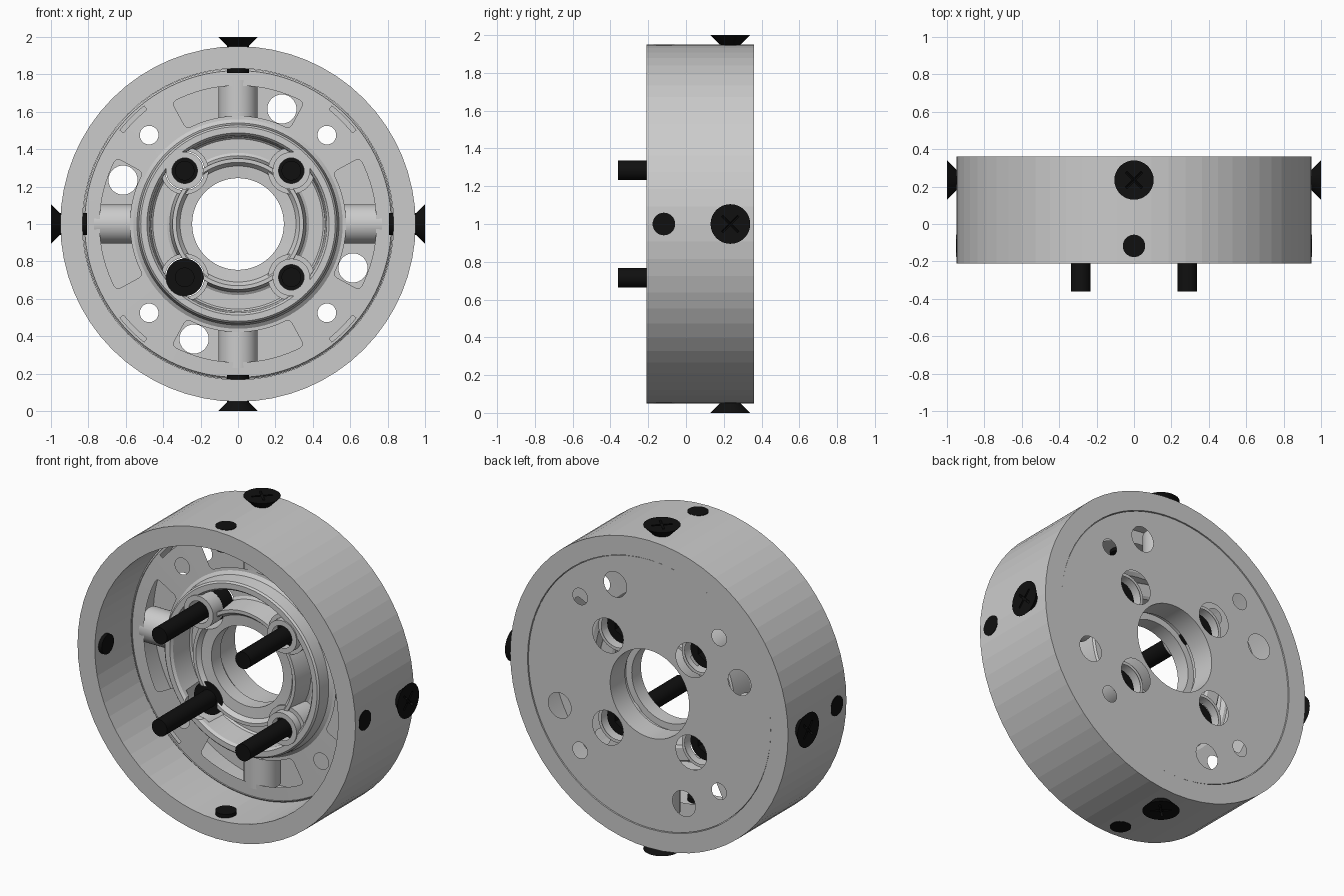
import bpy, bmesh
from math import sin, cos, pi, radians
from mathutils import Vector, Matrix

if "Cube" in bpy.data.objects:
    bpy.data.objects.remove(bpy.data.objects["Cube"])

C = Vector((0, 0, 1))          # axis of the wheel runs along y through here
black = bpy.data.materials.new("black_steel")
black.diffuse_color = (0.005, 0.005, 0.005, 1)
black.use_nodes = True
black.node_tree.nodes["Principled BSDF"].inputs["Base Color"].default_value = black.diffuse_color


def pol(r, a, y):
    return Vector((r * cos(a), y, 1 + r * sin(a)))


def finish(name, bm, mat=None):
    bmesh.ops.recalc_face_normals(bm, faces=bm.faces)
    me = bpy.data.meshes.new(name)
    bm.to_mesh(me)
    bm.free()
    ob = bpy.data.objects.new(name, me)
    bpy.context.collection.objects.link(ob)
    if mat:
        me.materials.append(mat)
    return ob


def lathe(name, profile, seg):
    """Closed (radius, y) profile turned around the wheel axis."""
    bm = bmesh.new()
    rows = [[bm.verts.new(pol(r, 2 * pi * i / seg, y)) for r, y in profile] for i in range(seg)]
    n = len(profile)
    for i in range(seg):
        a, b = rows[i], rows[(i + 1) % seg]
        for j in range(n):
            k = (j + 1) % n
            bm.faces.new((a[j], a[k], b[k], b[j]))
    return finish(name, bm)


def rod(name, p0, p1, r0, r1=None, seg=32, mat=None):
    """Cylinder or cone from p0 to p1."""
    p0, p1 = Vector(p0), Vector(p1)
    d = p1 - p0
    m = Matrix.Translation((p0 + p1) / 2) @ d.to_track_quat('Z', 'Y').to_matrix().to_4x4()
    bm = bmesh.new()
    bmesh.ops.create_cone(bm, cap_ends=True, segments=seg, radius1=r0,
                          radius2=r0 if r1 is None else r1, depth=d.length, matrix=m)
    return finish(name, bm, mat)


def sector(r0, r1, mid, half, y0, y1, corner=0, seg=16):
    """Arc-shaped block with optional rounded corners."""
    bm = bmesh.new()
    ang = [mid - half + 2 * half * i / seg for i in range(seg + 1)]
    pts = [(r1, a) for a in ang] + [(r0, a) for a in reversed(ang)]
    front = [bm.verts.new(pol(r, a, y0)) for r, a in pts]
    back = [bm.verts.new(pol(r, a, y1)) for r, a in pts]
    n = len(pts)
    bm.faces.new(front)
    bm.faces.new(back[::-1])
    sides = []
    for i in range(n):
        j = (i + 1) % n
        bm.faces.new((front[i], back[i], back[j], front[j]))
    if corner:
        for i in (0, seg, seg + 1, n - 1):
            sides.append(bm.edges.get((front[i], back[i])))
        bmesh.ops.bevel(bm, geom=sides, offset=corner, segments=4, profile=0.5, affect='EDGES')
    return finish("cutter", bm)


def combine(ob, tool, op='DIFFERENCE'):
    """Apply one boolean and throw the tool away."""
    tool.hide_render = True
    md = ob.modifiers.new("cut", 'BOOLEAN')
    md.operation, md.object, md.solver = op, tool, 'EXACT'
    me = bpy.data.meshes.new_from_object(ob.evaluated_get(bpy.context.evaluated_depsgraph_get()))
    ob.modifiers.clear()
    ob.data = me
    bpy.data.objects.remove(tool)


def smooth(ob):
    bpy.ops.object.select_all(action='DESELECT')
    ob.select_set(True)
    bpy.context.view_layer.objects.active = ob
    bpy.ops.object.shade_smooth_by_angle(angle=radians(30))


# outer ring, faceted
lathe("outer_ring", [(.95, -.21), (.95, .36), (.832, .36), (.832, -.21)], 64)

# hub plate with stepped bore, annular groove and raised rim
hub = lathe("hub_plate", [
    (.83, .14), (.82, .13), (.828, .355), (.27, .355), (.27, .21), (.285, .21), (.285, .18),
    (.245, .18), (.245, .09), (.31, .085), (.33, .06), (.35, .06), (.365, .19), (.38, .2),
    (.455, .2), (.465, .19), (.475, .045), (.487, .03), (.52, .03), (.53, .04),
    (.54, .115), (.56, .13)], 96)

corners = [(sx * .285, 1 + sz * .285) for sx in (-1, 1) for sz in (-1, 1)]
quarters = [i * pi / 2 for i in range(4)]

# bolt bosses on the hub
for x, z in corners:
    combine(hub, rod("collar", (x, .07, z), (x, .27, z), .125), 'UNION')
    combine(hub, rod("boss", (x, .022, z), (x, .26, z), .1), 'UNION')

# pockets, each crossed by a rounded radial rib
for a in quarters:
    combine(hub, sector(.578, .74, a, radians(28.5), 0, .27, .025))
    combine(hub, rod("rib", pol(.55, a, .238), pol(.77, a, .238), .105), 'UNION')
    # short curved slot near the edge
    combine(hub, sector(.782, .806, a + pi / 4, radians(6.5), 0, .17))

# through holes: bolt holes with rear counterbores, small and large plate holes
for x, z in corners:
    combine(hub, rod("hole", (x, -.1, z), (x, .5, z), .068))
    combine(hub, rod("counterbore", (x, .12, z), (x, .5, z), .105))
for a in quarters:
    combine(hub, rod("hole", pol(.672, a + pi / 4, 0), pol(.672, a + pi / 4, .5), .05))
    b = a + radians(-20.9)
    combine(hub, rod("hole", pol(.658, b, 0), pol(.658, b, .5), .078))
smooth(hub)

# wheel bolts: shank to the front, socket head in the counterbore
for x, z in corners:
    smooth(rod("wheel_bolt_shank", (x, -.36, z), (x, .15, z), .052, mat=black))
    head = rod("wheel_bolt_head", (x, .121, z), (x, .22, z), .1, mat=black)
    combine(head, rod("socket", (x, .17, z), (x, .3, z), .055, seg=6))
    smooth(head)

# radial screws: countersunk with cross recess at the back, flush plugs at the front
for a in quarters:
    out = pol(1, a, 0) - C
    side = Vector((-out.z, 0, out.x))
    head = rod("radial_screw", pol(.945, a, .235), pol(1, a, .235), .05, .105, mat=black)
    mid = pol(.99, a, .235)
    for d in (side + Vector((0, 1, 0)), side - Vector((0, 1, 0))):
        d = d.normalized() * .06
        combine(head, rod("slot", mid + d, mid - d, .016, seg=4))
    smooth(head)
    smooth(rod("radial_screw_shank", pol(.74, a, .235), pol(.95, a, .235), .05, mat=black))
    smooth(rod("ring_plug", pol(.808, a, -.117), pol(.951, a, -.117), .06, mat=black))
